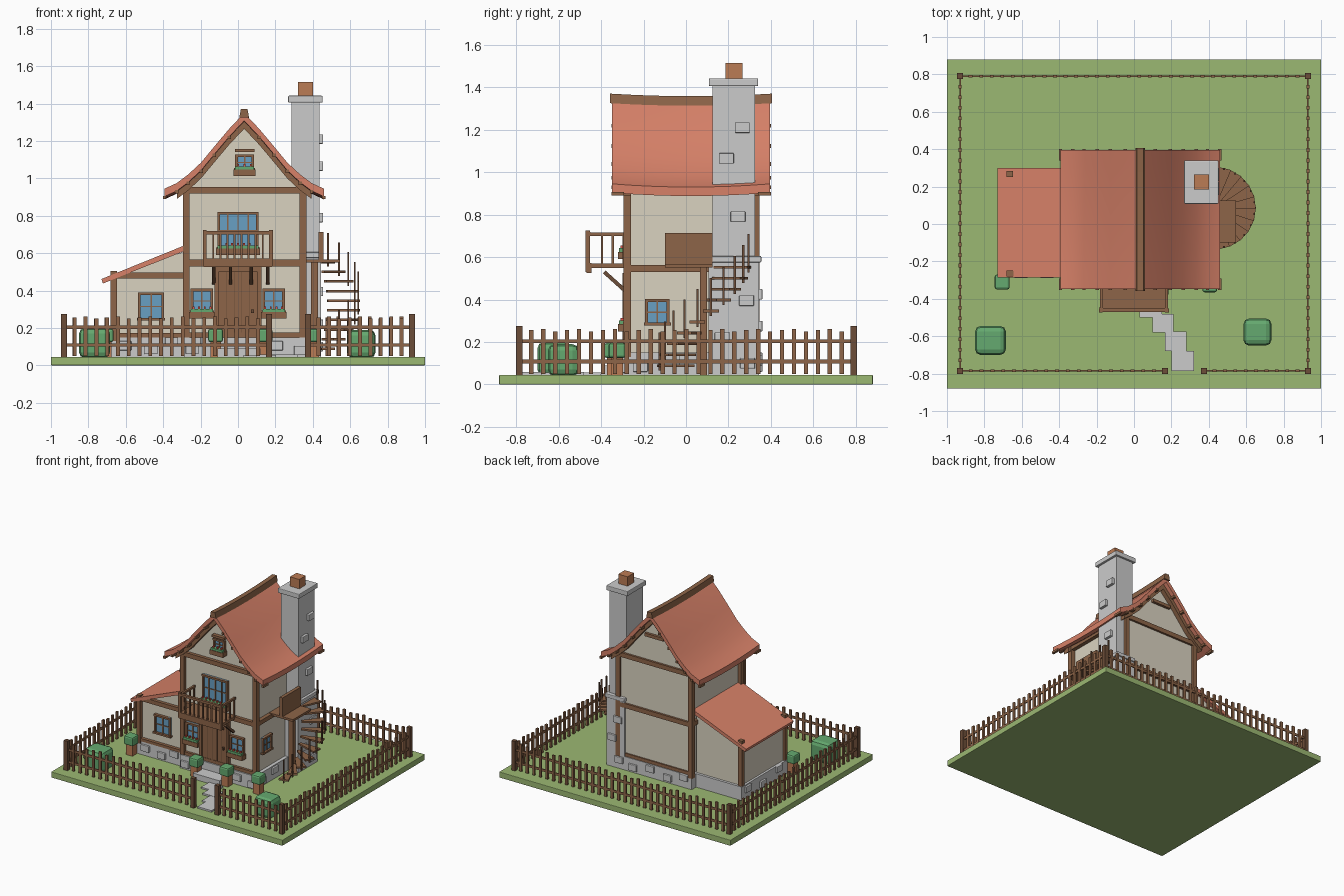
import bpy, bmesh, math
from mathutils import Vector, Matrix

if "Cube" in bpy.data.objects:
    bpy.data.objects.remove(bpy.data.objects["Cube"])


def mat(name, r, g, b):
    m = bpy.data.materials.new(name)
    m.diffuse_color = (r, g, b, 1)
    m.use_nodes = True
    m.node_tree.nodes["Principled BSDF"].inputs["Base Color"].default_value = m.diffuse_color
    return m


CREAM = mat("plaster", .70, .65, .53)
WOOD = mat("wood", .27, .13, .065)
DARK = mat("dark_wood", .15, .075, .04)
GRASS = mat("grass", .33, .48, .17)
TILE = mat("tile", .68, .22, .14)
GLASS = mat("glass", .14, .35, .55)
LEAF = mat("leaf", .13, .40, .16)
RED = mat("flower", .75, .08, .06)
CLAY = mat("clay", .50, .20, .09)


def finish(name, bm, m, bevel=0):
    bmesh.ops.recalc_face_normals(bm, faces=bm.faces)
    me = bpy.data.meshes.new(name)
    bm.to_mesh(me)
    bm.free()
    ob = bpy.data.objects.new(name, me)
    bpy.context.collection.objects.link(ob)
    if m:
        me.materials.append(m)
    if bevel:
        b = ob.modifiers.new("bevel", 'BEVEL')
        b.width, b.segments = bevel, 2
    return ob


def boxes(name, items, m=None, bevel=0):
    """Several boxes in one object, each (x0, x1, y0, y1, z0, z1)."""
    bm = bmesh.new()
    for x0, x1, y0, y1, z0, z1 in items:
        M = Matrix.Translation(((x0+x1)/2, (y0+y1)/2, (z0+z1)/2)) @ Matrix.Diagonal((x1-x0, y1-y0, z1-z0, 1))
        bmesh.ops.create_cube(bm, size=1, matrix=M)
    return finish(name, bm, m, bevel)


def beams(name, segs, w, m=WOOD):
    """Square bars between pairs of points."""
    bm = bmesh.new()
    for p, q in segs:
        p, q = Vector(p), Vector(q)
        d = q - p
        M = Matrix.Translation((p+q)/2) @ d.to_track_quat('Z', 'Y').to_matrix().to_4x4()
        bmesh.ops.create_cube(bm, size=1, matrix=M @ Matrix.Diagonal((w, w, d.length, 1)))
    return finish(name, bm, m)


def loft(name, profile, ys, m, sag=0):
    """Extrude an (x, z) outline along y, with optional sag in the middle."""
    bm = bmesh.new()
    rings = []
    for y in ys:
        t = (y-ys[0])/(ys[-1]-ys[0])*2-1
        rings.append([bm.verts.new((x, y, z-sag*(1-t*t))) for x, z in profile])
    n = len(profile)
    for a, b in zip(rings, rings[1:]):
        for i in range(n):
            bm.faces.new((a[i], a[(i+1) % n], b[(i+1) % n], b[i]))
    bm.faces.new(rings[0])
    bm.faces.new(rings[-1])
    return finish(name, bm, m)


def window(name, u, z, w, h, face, side=False, nx=2, box=False):
    """Framed window on the front wall, or on the right wall when side."""
    def tr(u0, u1, d0, d1, z0, z1):
        return (face+d0, face+d1, u0, u1, z0, z1) if side else (u0, u1, face-d1, face-d0, z0, z1)
    f = .014
    u0, u1, z0, z1 = u-w/2, u+w/2, z-h/2, z+h/2
    fr = [tr(u0, u0+f, -.01, .02, z0, z1), tr(u1-f, u1, -.01, .02, z0, z1),
          tr(u0, u1, -.01, .022, z1-f, z1), tr(u0-.006, u1+.006, -.01, .026, z0, z0+f),
          tr(u0, u1, 0, .014, z-.003, z+.003)]
    for i in range(1, nx):
        c = u0 + w*i/nx
        fr.append(tr(c-.004, c+.004, 0, .015, z0, z1))
    boxes(name+"_frame", fr, WOOD)
    boxes(name+"_glass", [tr(u0, u1, -.01, .008, z0, z1)], GLASS)
    if box:
        boxes(name+"_flower_box", [tr(u0-.008, u1+.008, 0, .05, z0-.03, z0+.005)], WOOD)
        boxes(name+"_leaves", [tr(u0, u1, .012, .046, z0, z0+.022)], LEAF)
        k = max(3, int(w/.03))
        boxes(name+"_flowers", [tr(c-.005, c+.005, .022, .038, z0+.02, z0+.034)
                                for c in [u0+w*(i+.5)/k for i in range(k)]], RED)


# ground and path
boxes("ground", [(-1, 1, -.88, .88, 0, .045)], GRASS, .004)
boxes("path", [(.03, .15, -.50, -.40, .04, .056), (.10, .21, -.58, -.48, .04, .058),
               (.165, .28, -.68, -.575, .04, .056), (.20, .32, -.785, -.68, .04, .058),
               (-.11, .12, -.40, -.29, .04, .09)])

# main house body with gable following the curved roof
CX = .033
half = [(0, 1.35), (.08, 1.265), (.16, 1.17), (.23, 1.085), (.30, 1.02), (.36, .975), (.426, .945)]


def curve(drop, pts=half):
    return [(CX-x, z-drop) for x, z in reversed(pts)] + [(CX+x, z-drop) for x, z in pts[1:]]


inner = half[:5]
loft("house_walls", [(CX-.30, .10), *curve(.045, inner), (CX+.30, .10)], [-.27, .33], CREAM)
boxes("foundation", [(-.29, .36, -.30, .345, .04, .15), (-.685, -.28, -.275, .29, .04, .15)])
boxes("foundation_stones", [(x, x+.07, -.315, -.28, z, z+.05) for x, z in
                            ((-.28, .06), (-.20, .10), (.17, .08), (.30, .055))]
      + [(x, x+.07, -.29, -.26, z, z+.05) for x, z in ((-.64, .08), (-.5, .06), (-.39, .1))]
      + [(x, x+.07, .33, .36, z, z+.05) for x, z in ((-.26, .10), (-.12, .06), (.03, .09), (.18, .06))]
      + [(-.70, -.67, y, y+.07, z, z+.05) for y, z in ((-.2, .1), (.0, .06), (.18, .09))]
      + [(.35, .375, y, y+.07, z, z+.05) for y, z in ((-.25, .06), (-.1, .09))], None, .004)

# timber frame
px, py = (-.295, .33), (-.295, .31)
boxes("corner_posts", [(x, x+.036, y, y+.036, .13, .955) for x in px for y in py], WOOD)
boxes("floor_beams", [(-.295, .366, y, y+.036, z, z+.035) for y in py for z in (.53, .92)]
      + [(x, x+.03, -.29, .34, z, z+.033) for x in (-.292, .333) for z in (.53, .92)]
      + [(-.29, .36, y, y+.03, .15, .175) for y in (-.29, .31)], WOOD)
raf = half[:6]
for name, y in (("front", -.305), ("back", .32)):
    loft(name+"_gable_rafters", curve(.04, raf)+curve(.085, raf)[::-1], [y, y+.045], WOOD)
boxes("gable_collars", [(CX-.05, CX+.055, -.30, -.26, 1.14, 1.158), (CX-.08, CX+.08, .32, .35, 1.14, 1.165)], WOOD)

# sagging curved roof, ridge beam and edge pegs
ys = [-.348+.744*i/8 for i in range(9)]
roof = loft("main_roof", curve(0)+curve(.042)[::-1], ys, TILE, .015)
bpy.context.view_layer.objects.active = roof
roof.select_set(True)
bpy.ops.object.shade_smooth_by_angle(angle=math.radians(35))
loft("ridge_beam", [(CX-.026, 1.325), (CX-.018, 1.37), (CX+.018, 1.37), (CX+.026, 1.325)],
     [-.357+.763*i/6 for i in range(7)], WOOD, .012)
boxes("purlin_ends", [(CX+s*x-.009, CX+s*x+.009, y, y+.06, z-.055, z-.038) for s in (-1, 1)
                      for x, z in half[1:] for y in (-.352, .34)], WOOD)

# side annex
loft("annex_walls", [(-.667, .10), (-.667, .487), (-.655, .487), (-.28, .61), (-.28, .10)], [-.255, .27], CREAM)
loft("annex_roof", [(-.73, .462), (-.27, .648), (-.27, .618), (-.722, .438)], [-.287, .3], TILE)
boxes("annex_posts", [(-.682, -.648, y, y+.034, .13, .505) for y in (-.282, .25)], WOOD)
boxes("annex_beams", [(-.68, -.29, -.28, -.25, .465, .497), (-.68, -.29, -.28, -.25, .15, .172)], WOOD)

# windows and door
window("annex_window", -.465, .315, .14, .15, -.255)
window("left_window", -.193, .345, .12, .13, -.27, box=True)
window("right_window", .19, .345, .12, .13, -.27, box=True)
window("balcony_window", 0, .72, .22, .20, -.27, nx=4, box=True)
window("attic_window", .035, 1.085, .10, .085, -.27, box=True)
window("side_window", -.135, .34, .115, .125, .333, side=True)
boxes("door", [(-.105, .105, -.287, -.26, .09, .50)], WOOD)
boxes("door_frame", [(-.125, -.105, -.30, -.26, .09, .52), (.105, .125, -.30, -.26, .09, .52),
                     (-.125, .125, -.30, -.26, .50, .525)], WOOD)
boxes("door_planks", [(x-.002, x+.002, -.289, -.28, .09, .50) for x in (-.06, -.02, .02, .06)]
      + [(.07, .085, -.30, -.28, .28, .30)], DARK)

# balcony
boxes("balcony_floor", [(-.18, .178, -.462, -.28, .548, .57), (-.185, .183, -.468, -.445, .525, .572)], WOOD)
rail = [(-.185, .183, -.47, -.45, .70, .718)]
rail += [(x, x+.016, -.468, -.285, .70, .716) for x in (-.183, .165)]
rail += [(x, x+.02, -.473, -.453, .53, .725) for x in (-.188, .166)]
rail += [(-.17+.34*i/9-.005, -.17+.34*i/9+.005, -.465, -.455, .57, .70) for i in range(1, 9)]
rail += [(x-.005, x+.005, -.45+.05*i, -.44+.05*i, .57, .70) for x in (-.175, .173) for i in range(1, 4)]
boxes("balcony_railing", rail, WOOD)
beams("balcony_brackets", [((x, -.385, .53), (x, -.285, .44)) for x in (-.13, -.04, .07, .16)], .018, DARK)

# chimney
boxes("chimney", [(.285, .435, .125, .325, .04, 1.41), (.29, .445, .105, .345, .04, .58)])
boxes("chimney_ledges", [(.268, .452, .108, .34, 1.405, 1.442), (.285, .455, .098, .355, .575, .605)], None, .005)
boxes("chimney_stones", [(.42, .455, y-.035, y+.035, z-.025, z+.025) for y, z in
                         ((.265, 1.21), (.19, 1.065), (.245, .79), (.285, .395), (.17, .22), (.29, .1))]
      + [(x, x+.07, .335, .36, z, z+.05) for x, z in ((.31, .4), (.36, .25), (.30, .09))], None, .004)
boxes("chimney_flue", [(.32, .40, .185, .265, 1.43, 1.515)], CLAY)

# spiral staircase with landing
C = Vector((.43, .085))


def polar(r, a, z):
    return Vector((C.x+r*math.cos(a), C.y+r*math.sin(a), z))


bm = bmesh.new()
posts, N = [], 10
for i in range(N):
    a, z = math.radians(-76+152*i/(N-1)), .095+.0515*i
    lo = [bm.verts.new(polar(r, a+s, z-.013)) for r, s in ((.05, -.2), (.222, -.17), (.222, .17), (.05, .2))]
    hi = [bm.verts.new(v.co+Vector((0, 0, .013))) for v in lo]
    bm.faces.new(lo)
    bm.faces.new(hi)
    for k in range(4):
        bm.faces.new((lo[k], lo[(k+1) % 4], hi[(k+1) % 4], hi[k]))
    posts.append((polar(.215, a, z-.03), polar(.215, a, z+.15)))
finish("stair_treads", bm, WOOD)
beams("stair_posts", posts, .010, DARK)
boxes("stair_pole", [(.39, .428, .065, .10, .04, .55)], WOOD)
boxes("landing", [(.34, .545, -.10, .125, .55, .567), (.43, .456, -.10, .125, .555, .713)], WOOD)


# picket fence with a gate gap
pick, rails = [], []


def fence(a, b, fixed, along_x):
    def tr(u0, u1, d, z0, z1):
        return (u0, u1, fixed-d, fixed+d, z0, z1) if along_x else (fixed-d, fixed+d, u0, u1, z0, z1)
    n = round((b-a)/.057)
    for i in range(1, n):
        u = a+(b-a)*i/n
        pick.append(tr(u-.010, u+.010, .007, .05, .25+.006*(i % 3)))
    for z in (.10, .195):
        rails.append(tr(a, b, .004, z, z+.018))


fence(-.93, .165, -.785, True)
fence(.375, .93, -.785, True)
fence(-.93, .93, .79, True)
fence(-.785, .79, -.93, False)
fence(-.785, .79, .93, False)
boxes("fence_pickets", pick, WOOD)
boxes("fence_rails", rails, WOOD)
boxes("fence_posts", [(x-.016, x+.016, y-.016, y+.016, .04, .275) for x, y in
                      ((-.93, -.785), (.93, -.785), (-.93, .79), (.93, .79), (.165, -.785), (.375, -.785))], DARK)

# bushes and potted plants
boxes("bushes", [(-.85, -.685, -.70, -.545, .04, .20), (.585, .735, -.65, -.505, .04, .19)], LEAF, .03)
spots = [(-.12, -.345), (.145, -.345), (.405, -.325), (-.705, -.31)]
boxes("plant_pots", [(x-.028, x+.028, y-.028, y+.028, .04, .13) for x, y in spots], CLAY)
boxes("pot_plants", [(x-.04, x+.04, y-.04, y+.04, .125, .195) for x, y in spots], LEAF, .012)
